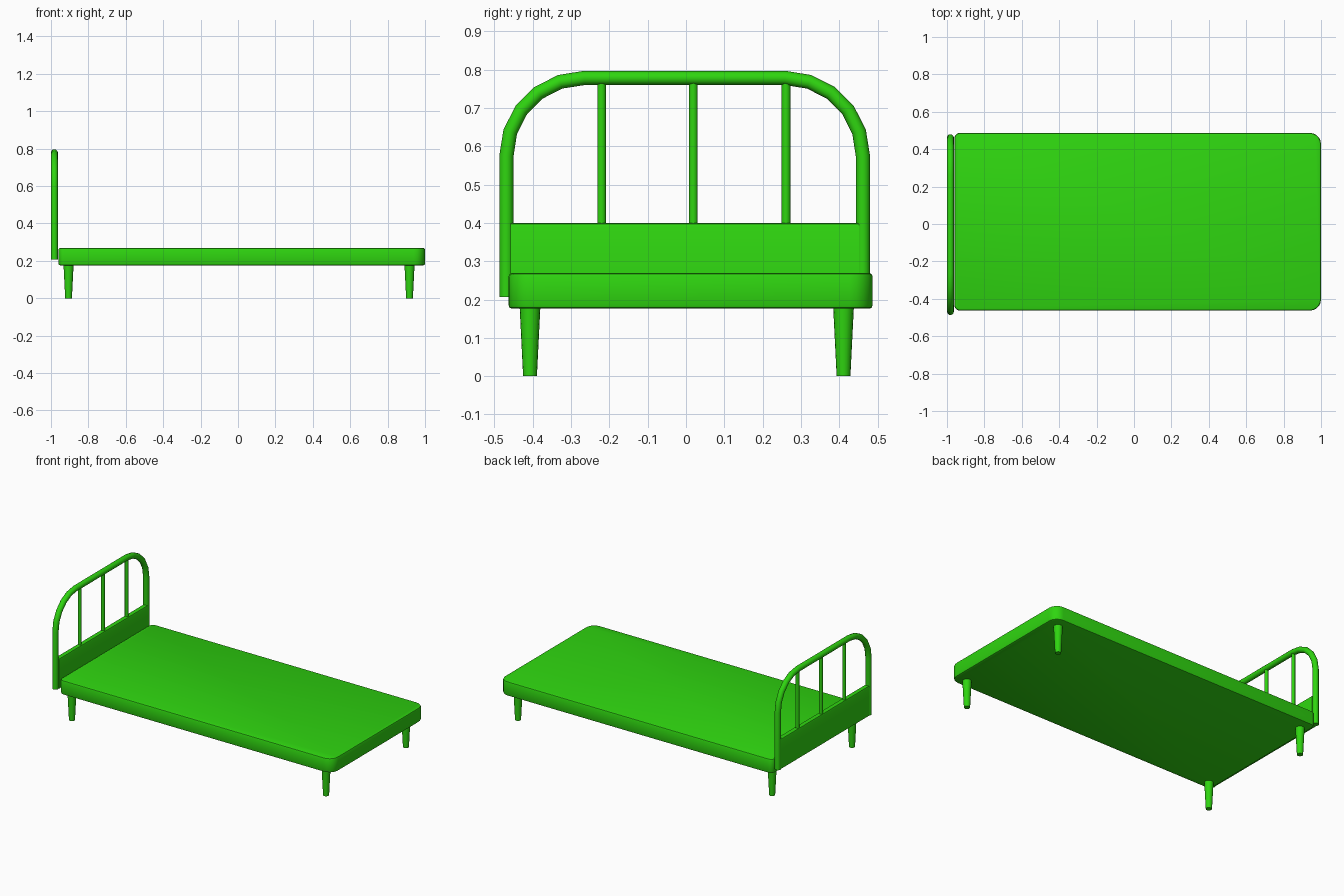
import bpy, bmesh, math
from mathutils import Vector

cube = bpy.data.objects.get("Cube")
if cube:
    bpy.data.objects.remove(cube, do_unlink=True)

green = bpy.data.materials.new("bright_green")
green.use_nodes = True
colour = (0.028, 0.665, 0.005, 1)
green.diffuse_color = colour
green.node_tree.nodes["Principled BSDF"].inputs["Base Color"].default_value = colour


def finish(name, bm, angle=40):
    bmesh.ops.recalc_face_normals(bm, faces=bm.faces)
    mesh = bpy.data.meshes.new(name)
    bm.to_mesh(mesh)
    bm.free()
    mesh.materials.append(green)
    ob = bpy.data.objects.new(name, mesh)
    bpy.context.collection.objects.link(ob)
    bpy.ops.object.select_all(action='DESELECT')
    ob.select_set(True)
    bpy.context.view_layer.objects.active = ob
    bpy.ops.object.shade_smooth_by_angle(angle=math.radians(angle))
    return ob


def box(lo, hi):
    bm = bmesh.new()
    bmesh.ops.create_cube(bm, size=1)
    lo, hi = Vector(lo), Vector(hi)
    for v in bm.verts:
        v.co = (lo + hi) / 2 + v.co * (hi - lo)
    return bm


def post(name, x, y, z0, z1, r0, r1, sides=16):
    bm = bmesh.new()
    bmesh.ops.create_cone(bm, cap_ends=True, segments=sides, radius1=r0,
                          radius2=r1, depth=z1 - z0)
    bmesh.ops.translate(bm, verts=bm.verts, vec=(x, y, (z0 + z1) / 2))
    return finish(name, bm)


# Mattress base: tight corners at the head, rounder ones at the foot
bm = box((-0.96, -0.463, 0.176), (1.0, 0.487, 0.269))
for foot, radius in ((False, 0.03), (True, 0.06)):
    corners = [e for e in bm.edges
               if abs(e.verts[0].co.z - e.verts[1].co.z) > 0.05
               and (e.verts[0].co.x > 0) == foot]
    bmesh.ops.bevel(bm, geom=corners, offset=radius, segments=5,
                    profile=0.5, affect='EDGES')
rims = [e for e in bm.edges if abs(e.verts[0].co.z - e.verts[1].co.z) < 0.001]
bmesh.ops.bevel(bm, geom=rims, offset=0.009, segments=2, profile=0.5, affect='EDGES')
finish("mattress_base", bm)

# Tapered legs
for end, x in (("head", -0.906), ("foot", 0.917)):
    for side, y in (("right", -0.407), ("left", 0.411)):
        post(f"{end}_{side}_leg", x, y, 0, 0.18, 0.018, 0.027)

# Arched headboard tube swept along a path in the y-z plane
MID_Y, TUBE = -0.0035, 0.0185
HEAD_X = -1 + TUBE
half, radius, spring = 0.465, 0.203, 0.575
arc = [(half - radius + radius * math.cos(a), spring + radius * math.sin(a))
       for a in (math.pi / 2 * i / 5 for i in range(6))]
path = [(half, 0.207)] + arc
path += [(-y, z) for y, z in reversed(path)]
bm = bmesh.new()
rings = []
for i, (y, z) in enumerate(path):
    p = Vector((y, z))
    before = (p - Vector(path[i - 1])).normalized() if i else None
    after = (Vector(path[i + 1]) - p).normalized() if i < len(path) - 1 else None
    tangent = ((before or after) + (after or before)).normalized()
    across = Vector((-tangent.y, tangent.x))
    ring = []
    for k in range(12):
        a = math.tau * k / 12
        q = p + across * TUBE * math.cos(a)
        ring.append(bm.verts.new((HEAD_X + TUBE * math.sin(a), MID_Y + q.x, q.y)))
    rings.append(ring)
for a, b in zip(rings, rings[1:]):
    for k in range(12):
        bm.faces.new((a[k - 1], a[k], b[k], b[k - 1]))
bm.faces.new(rings[0])
bm.faces.new(rings[-1])
finish("headboard_tube", bm)

# Lower headboard panel with a chamfered top
bm = box((-0.996, -0.458, 0.207), (-0.962, 0.452, 0.4))
top = [e for e in bm.edges if all(v.co.z > 0.3 for v in e.verts)
       and abs(e.verts[0].co.y - e.verts[1].co.y) > 0.1]
bmesh.ops.bevel(bm, geom=top, offset=0.011, segments=2, profile=0.5, affect='EDGES')
finish("headboard_panel", bm, 30)

# Slim upright bars
for i, y in enumerate((-0.22, 0.019, 0.261)):
    post(f"headboard_bar_{i + 1}", HEAD_X, y, 0.392, 0.775, 0.0115, 0.0115, 12)
